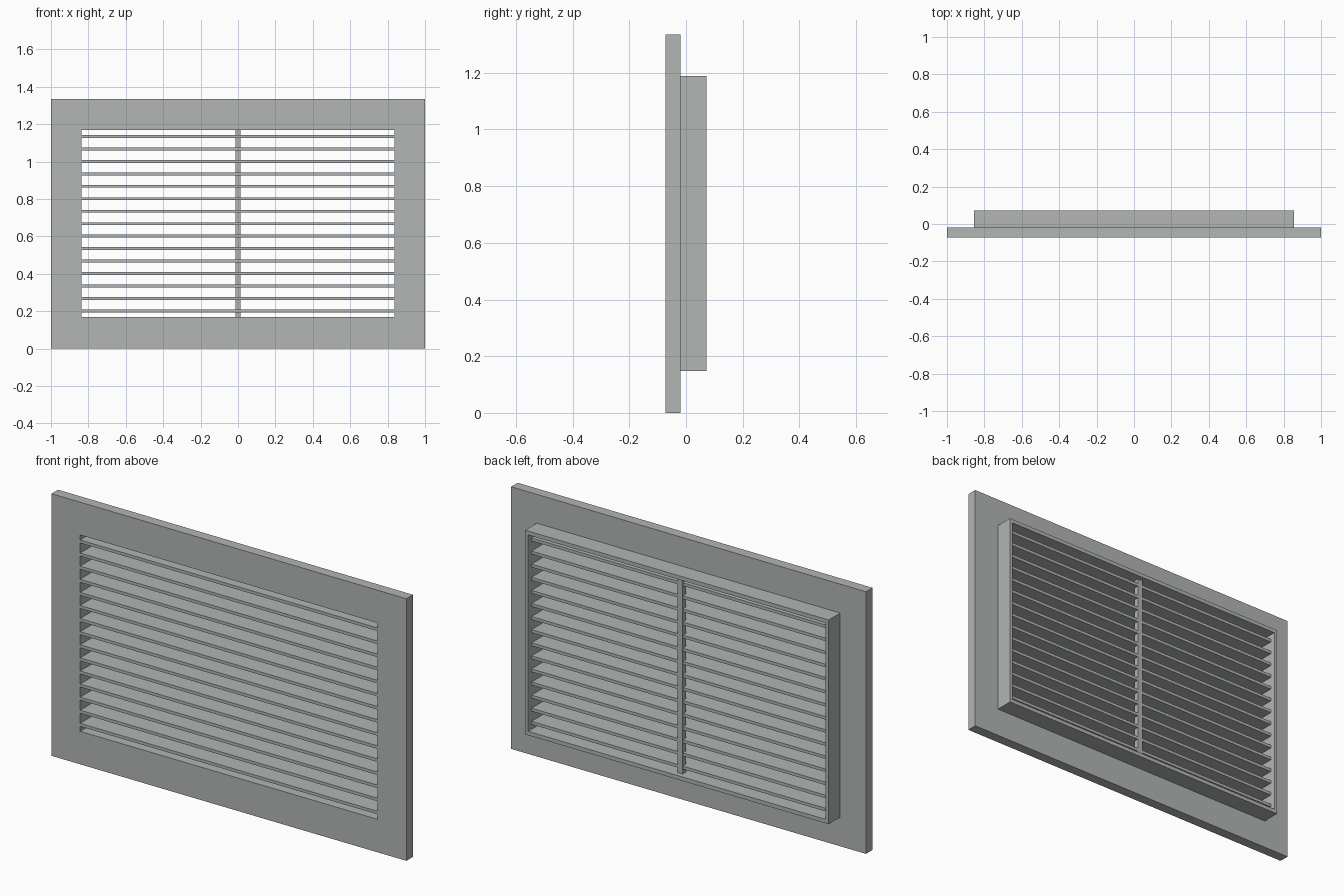
import bpy

if "Cube" in bpy.data.objects:
    bpy.data.objects.remove(bpy.data.objects["Cube"])

# Main dimensions
W, H = 1.0, 1.335                 # half width and height of the face plate
OX, OZ0, OZ1 = 0.838, 0.168, 1.168  # opening
Y0, Y1, Y2 = -0.073, -0.02, 0.073   # face front, face back, collar back
SLAT_BACK = 0.046
N, PITCH, THICK = 15, 0.0667, 0.0155

grey = bpy.data.materials.new("grey plastic")
grey.diffuse_color = (0.45, 0.465, 0.46, 1)
grey.use_nodes = True
grey.node_tree.nodes["Principled BSDF"].inputs["Base Color"].default_value = grey.diffuse_color


def mesh_object(name, verts, faces):
    me = bpy.data.meshes.new(name)
    me.from_pydata(verts, [], faces)
    me.materials.append(grey)
    ob = bpy.data.objects.new(name, me)
    bpy.context.collection.objects.link(ob)
    return ob


def box(name, x0, x1, y0, y1, z0, z1):
    verts = [(x, y, z) for x in (x0, x1) for y in (y0, y1) for z in (z0, z1)]
    faces = [(0, 1, 3, 2), (4, 6, 7, 5), (0, 4, 5, 1),
             (2, 3, 7, 6), (0, 2, 6, 4), (1, 5, 7, 3)]
    return mesh_object(name, verts, faces)


def frame(name, hx, z0, z1, y0, y1):
    """Rectangular ring around the opening, extruded along y."""
    def loop(a, b, c, y):
        return [(-a, y, b), (a, y, b), (a, y, c), (-a, y, c)]
    # loops: outer front, inner front, inner back, outer back
    verts = (loop(hx, z0, z1, y0) + loop(OX, OZ0, OZ1, y0)
             + loop(OX, OZ0, OZ1, y1) + loop(hx, z0, z1, y1))
    faces = []
    for k in range(4):
        a, b = 4 * k, 4 * ((k + 1) % 4)
        for i in range(4):
            j = (i + 1) % 4
            faces.append((a + i, a + j, b + j, b + i))
    return mesh_object(name, verts, faces)


# Face plate and the collar that fits into the wall
frame("face_plate", W, 0, H, Y0, Y1)
frame("rear_collar", 0.855, 0.148, 1.188, Y1, Y2)

# Horizontal slats
mid = (OZ0 + OZ1) / 2
for i in range(N):
    z = mid + (i - (N - 1) / 2) * PITCH
    box(f"slat_{i + 1}", -OX, OX, Y0, SLAT_BACK, z - THICK / 2, z + THICK / 2)

# Upright support bar behind the slats
box("centre_bar", -0.014, 0.014, 0.019, SLAT_BACK + 0.0005, OZ0, OZ1)
